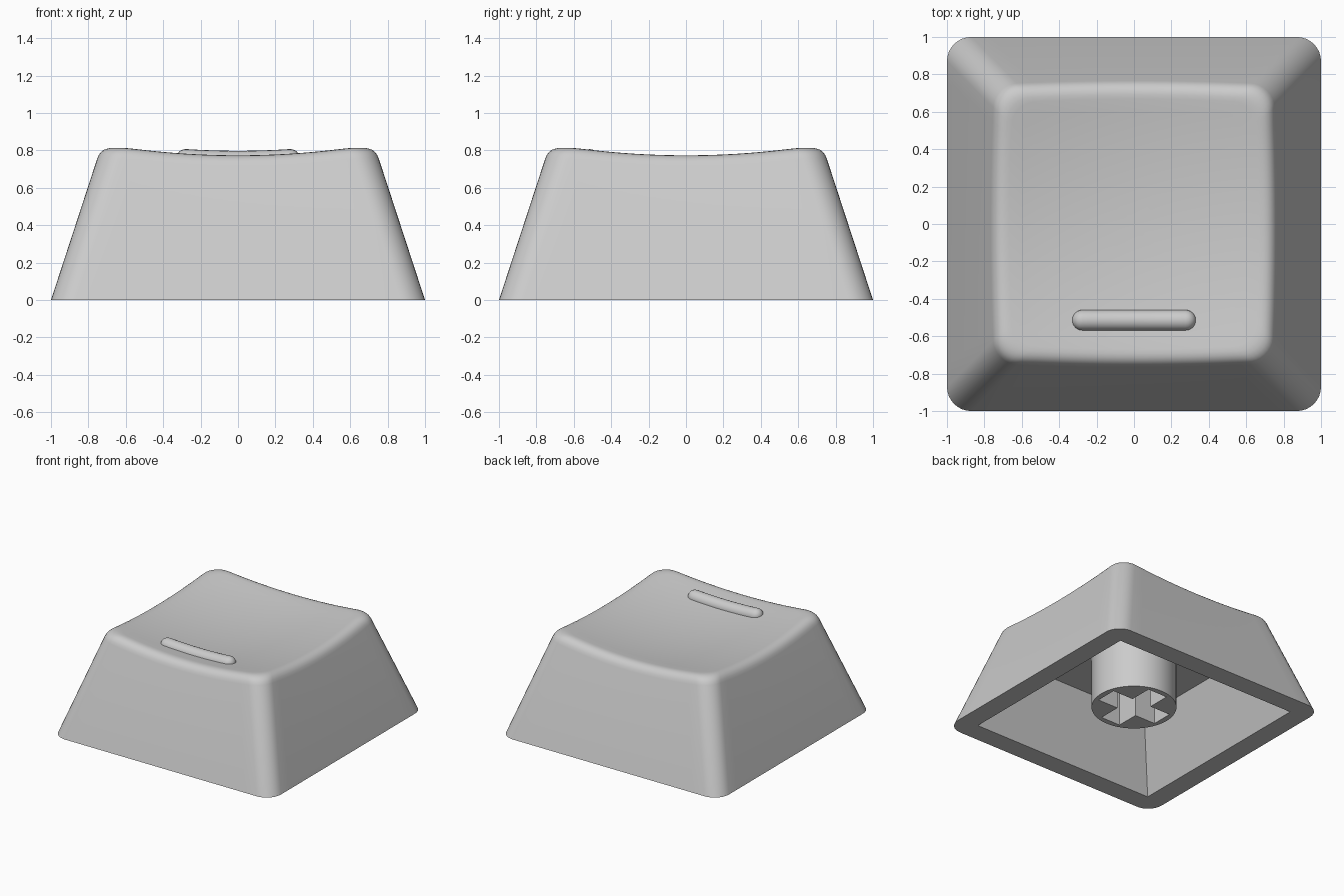
import bpy, bmesh, math
from mathutils import Vector

if "Cube" in bpy.data.objects:
    bpy.data.objects.remove(bpy.data.objects["Cube"])

grey = bpy.data.materials.new("light_grey")
grey.diffuse_color = (0.6, 0.6, 0.6, 1)
grey.use_nodes = True
grey.node_tree.nodes["Principled BSDF"].inputs["Base Color"].default_value = grey.diffuse_color

TAPER = 0.327          # wall inset per unit of height
CORNER = 0.13          # corner radius of the shell


def dish(x, y):
    """Height of the scooped top surface."""
    return 0.718 + 0.12 * (x * x + y * y)


def outline(half, r, side=16, arc=8):
    """Rounded square, always with the same number of points."""
    pts, c = [], half - r
    for q in range(4):
        a0 = q * math.pi / 2
        for i in range(arc + 1):
            a = a0 + math.pi / 2 * i / arc
            sx, sy = [(1, 1), (-1, 1), (-1, -1), (1, -1)][q]
            pts.append(Vector((sx * c + r * math.cos(a), sy * c + r * math.sin(a), 0)))
        # straight run towards the next corner
        start = pts[-1]
        step = Vector((-math.sin(a0 + math.pi / 2), math.cos(a0 + math.pi / 2), 0)) * -1
        step = Vector((-1, 0, 0)) if q == 0 else Vector((0, -1, 0)) if q == 1 else \
            Vector((1, 0, 0)) if q == 2 else Vector((0, 1, 0))
        for i in range(1, side):
            pts.append(start + step * (2 * c * i / side))
    return pts


def wall_point(i, z, inset=0.0):
    p = outline(1 - TAPER * z - inset, CORNER)[i]
    return Vector((p.x, p.y, z))


def loft(name, rings, cap_start=False, cap_end=False):
    """Join closed rings of equal size into one smooth mesh object."""
    bm = bmesh.new()
    loops = [[bm.verts.new(p) for p in ring] for ring in rings]
    n = len(loops[0])
    for a, b in zip(loops, loops[1:]):
        for i in range(n):
            j = (i + 1) % n
            bm.faces.new((a[i], a[j], b[j], b[i]))
    if cap_start:
        bm.faces.new(loops[0])
    if cap_end:
        bm.faces.new(loops[-1])
    bmesh.ops.remove_doubles(bm, verts=bm.verts, dist=1e-5)
    bmesh.ops.recalc_face_normals(bm, faces=bm.faces)
    mesh = bpy.data.meshes.new(name)
    bm.to_mesh(mesh)
    bm.free()
    obj = bpy.data.objects.new(name, mesh)
    bpy.context.collection.objects.link(obj)
    return finish(obj)


def finish(obj):
    obj.data.materials.clear()
    obj.data.materials.append(grey)
    bpy.ops.object.select_all(action='DESELECT')
    obj.select_set(True)
    bpy.context.view_layer.objects.active = obj
    bpy.ops.object.shade_smooth_by_angle(angle=math.radians(30))
    return obj


# Shell: ceiling, inner wall, bottom rim, outer wall, rounded edge, dished top
count = len(outline(1, CORNER))
ceiling = [p + Vector((0, 0, 0.53)) for p in outline(0.63, 0)]
rings = [ceiling, outline(0.835, 0), outline(1, CORNER)]

lower, edge, upper = [], [], []
for i in range(count):
    z = 0.78
    for _ in range(6):                     # where the wall meets the dish
        p = wall_point(i, z)
        z = dish(p.x, p.y)
    edge.append(wall_point(i, z))
    lower.append(wall_point(i, z - 0.07))
    p = wall_point(i, z, 0.075)
    upper.append(Vector((p.x, p.y, dish(p.x, p.y))))
for k in range(7):
    t = k / 6
    rings.append([a * (1 - t) ** 2 + b * 2 * t * (1 - t) + c * t * t
                  for a, b, c in zip(lower, edge, upper)])
for k in range(9, -1, -1):
    s = k / 10
    rings.append([Vector((p.x * s, p.y * s, dish(p.x * s, p.y * s))) for p in upper])
loft("keycap_shell", rings, cap_start=True)

# Raised homing bar: a capsule that follows the dish
R, Y, HALF = 0.056, -0.515, 0.275
spine = [(-HALF - R * math.cos(a), R * math.sin(a))
         for a in [math.pi / 2 * k / 6 for k in range(7)]]
spine += [(-HALF + 2 * HALF * k / 12, R) for k in range(1, 12)]
spine += [(-x, r) for x, r in reversed(spine[:7])]
loft("homing_bar", [[Vector((x, Y + r * math.cos(b), dish(x, Y) - 0.008 + r * math.sin(b)))
                     for b in [math.tau * j / 20 for j in range(20)]] for x, r in spine])

# Stem: round post with a cross-shaped socket
L, W = 0.275, 0.088
circle = [(0.32 * math.cos(math.tau * k / 64), 0.32 * math.sin(math.tau * k / 64))
          for k in range(64)]
cross = []
for q in range(4):
    c, s = round(math.cos(q * math.pi / 2)), round(math.sin(q * math.pi / 2))
    cross += [(x * c - y * s, x * s + y * c) for x, y in ((L, -W), (L, W), (W, W))]
curve = bpy.data.curves.new("stem", 'CURVE')
curve.dimensions = '2D'
curve.fill_mode = 'BOTH'
curve.extrude = 0.22
for pts in (circle, cross):
    spline = curve.splines.new('POLY')
    spline.points.add(len(pts) - 1)
    for sp, (x, y) in zip(spline.points, pts):
        sp.co = (x, y, 0, 1)
    spline.use_cyclic_u = True
stem = bpy.data.objects.new("stem", curve)
stem.location.z = 0.32
bpy.context.collection.objects.link(stem)
bpy.ops.object.select_all(action='DESELECT')
stem.select_set(True)
bpy.context.view_layer.objects.active = stem
bpy.ops.object.convert(target='MESH')
stem = bpy.context.view_layer.objects.active
bm = bmesh.new()
bm.from_mesh(stem.data)
bmesh.ops.remove_doubles(bm, verts=bm.verts, dist=1e-5)
bmesh.ops.recalc_face_normals(bm, faces=bm.faces)
bm.to_mesh(stem.data)
bm.free()
finish(stem)
